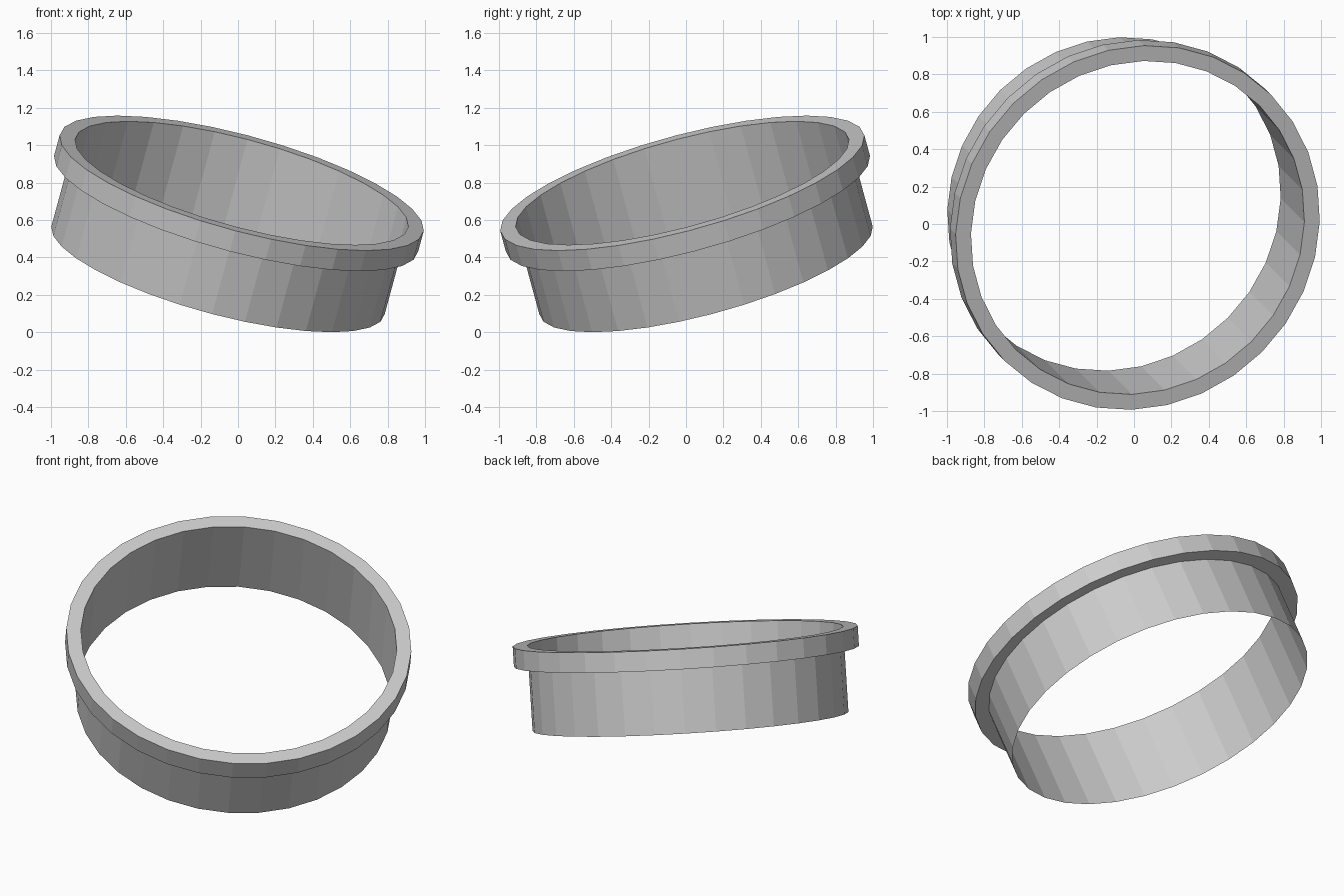
import bpy, bmesh
from math import sin, cos, pi, radians
from mathutils import Matrix, Vector

if "Cube" in bpy.data.objects:
    bpy.data.objects.remove(bpy.data.objects["Cube"])

SEGMENTS = 32
TILT = radians(21)
R_IN, R_OUT = 0.922, 1.007
HEIGHT, LIP = 0.50, 0.118

# tilted frame: the ring leans towards +x, -y
axis = Vector((1, 1, 0)).normalized()
frame = Matrix.Translation((-0.107, 0.107, R_IN * sin(TILT))) @ Matrix.Rotation(TILT, 4, axis)


def lathe(name, profile, closed):
    """Revolve (radius, height) points into flat-shaded faces."""
    bm = bmesh.new()
    rings = []
    for r, h in profile:
        ring = []
        for i in range(SEGMENTS):
            a = 2 * pi * i / SEGMENTS + pi / 4
            ring.append(bm.verts.new(frame @ Vector((r * cos(a), r * sin(a), h))))
        rings.append(ring)
    pairs = list(zip(rings, rings[1:]))
    if closed:
        pairs.append((rings[-1], rings[0]))
    for lo, hi in pairs:
        for i in range(SEGMENTS):
            j = (i + 1) % SEGMENTS
            bm.faces.new((lo[i], lo[j], hi[j], hi[i]))
    bm.normal_update()
    mesh = bpy.data.meshes.new(name)
    bm.to_mesh(mesh)
    bm.free()
    obj = bpy.data.objects.new(name, mesh)
    bpy.context.collection.objects.link(obj)
    return obj


# thin open sleeve with an outward rim folded over its top
lathe("flanged_ring", [(R_IN, HEIGHT - LIP), (R_OUT, HEIGHT - LIP),
                       (R_OUT, HEIGHT), (R_IN, HEIGHT)], True)
lathe("sleeve", [(R_IN, 0), (R_IN, HEIGHT - LIP)], False)
